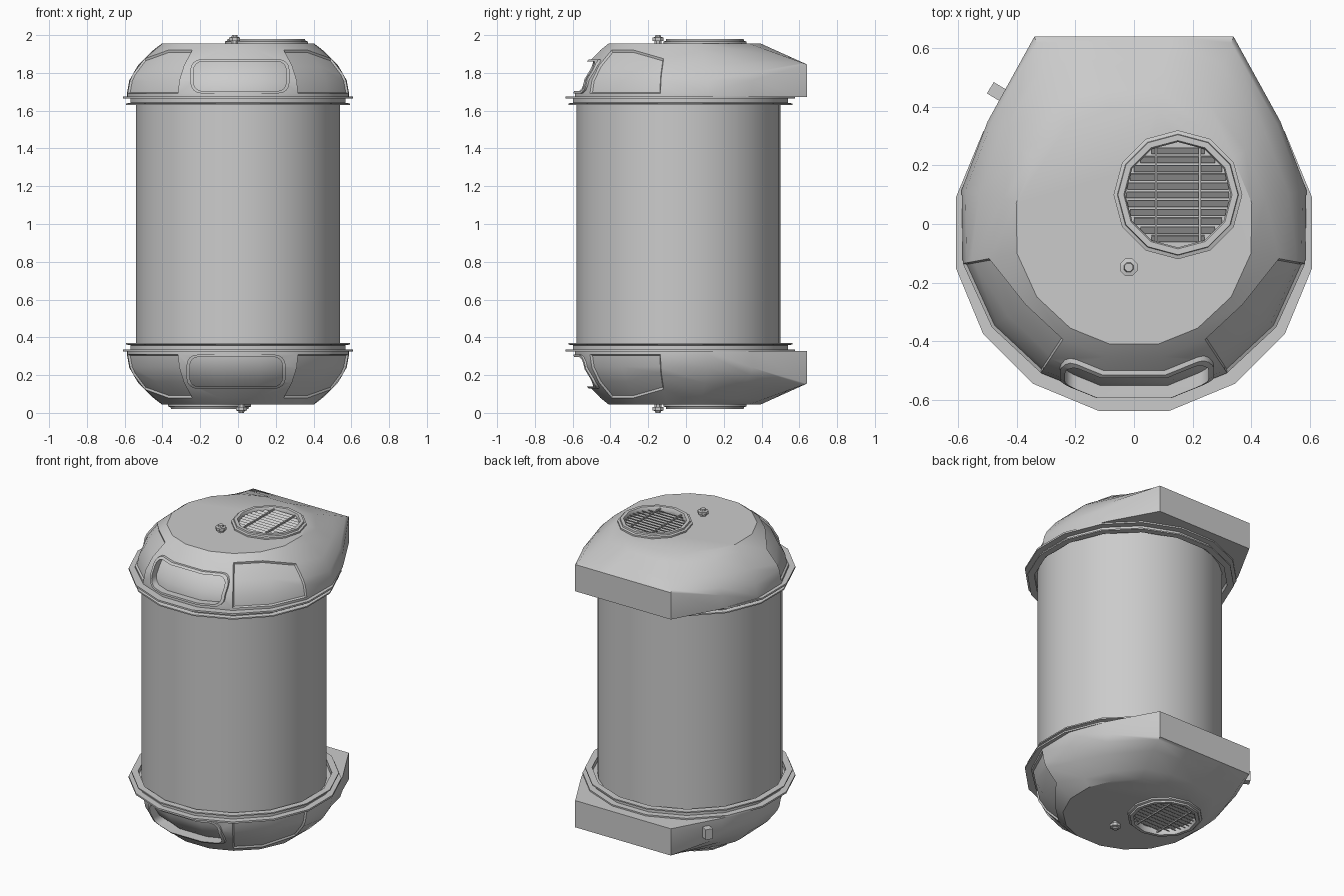
import bpy, bmesh
from math import sin, cos, pi, radians, sqrt
from mathutils import Matrix, Vector

if "Cube" in bpy.data.objects:
    bpy.data.objects.remove(bpy.data.objects["Cube"])

grey = bpy.data.materials.new("plain_grey")
grey.use_nodes = True
grey.diffuse_color = (0.6, 0.6, 0.6, 1)
grey.node_tree.nodes["Principled BSDF"].inputs["Base Color"].default_value = (0.6, 0.6, 0.6, 1)


def make(name, bm):
    bmesh.ops.recalc_face_normals(bm, faces=bm.faces)
    mesh = bpy.data.meshes.new(name)
    bm.to_mesh(mesh)
    bm.free()
    mesh.materials.append(grey)
    obj = bpy.data.objects.new(name, mesh)
    bpy.context.collection.objects.link(obj)
    return obj


def loft(rings, loop=False):
    """Skin a stack of point rings; cap the ends, or join last to first."""
    bm = bmesh.new()
    vs = [[bm.verts.new(p) for p in ring] for ring in rings]
    n = len(vs[0])
    rows = []
    for k in range(len(vs) if loop else len(vs) - 1):
        a, b = vs[k], vs[(k + 1) % len(vs)]
        rows.append([bm.faces.new((a[j], a[(j + 1) % n], b[(j + 1) % n], b[j])) for j in range(n)])
    if not loop:
        bm.faces.new(vs[0])
        bm.faces.new(vs[-1])
    return bm, rows


def lathe(name, profile, sides, cx, cy, phase=0.0, loop=False):
    rings = [[(cx + r * cos(phase + 2 * pi * k / sides), cy + r * sin(phase + 2 * pi * k / sides), z)
              for k in range(sides)] for r, z in profile]
    return make(name, loft(rings, loop)[0])


def boolean(obj, cutter, operation):
    mod = obj.modifiers.new("cut", 'BOOLEAN')
    mod.object, mod.operation, mod.solver = cutter, operation, 'EXACT'
    bpy.context.view_layer.objects.active = obj
    bpy.ops.object.modifier_apply(modifier=mod.name)


def smooth(obj, angle=35):
    bpy.ops.object.select_all(action='DESELECT')
    obj.select_set(True)
    bpy.context.view_layer.objects.active = obj
    bpy.ops.object.shade_smooth_by_angle(angle=radians(angle))


# Cap shell: rounded front and sides, squared hood at the back
BASE, TOP = 1.673, 1.956
HALF = [78.75, 56.25, 33.75, 11.25, -13, -36, -58, -78]
HOOD = {0: (0.12, 0.64, 1), 1: (0.34, 0.64, 1), 2: (0.5, 0.35, 0.45)}


def cap_shell(name, grow=0.0, panels=False):
    rings = []
    for row, z_row in enumerate([BASE, 1.69, 1.76, 1.84, 1.92, TOP]):
        right = []
        for j, deg in enumerate(HALF):
            z = z_row
            if j == 4 and row in (3, 4):      # panel slopes down towards the side
                z -= 0.045
            s = 1 - max(0, (z - 1.69) / (TOP - 1.69)) ** 2
            d = Vector((cos(radians(deg)), sin(radians(deg))))
            bx, by, w = HOOD.get(j, (0.6 * d.x, 0.6 * d.y, 0))
            top = d * 0.41 + Vector((0, -0.008))
            p = top.lerp(Vector((bx, by)), s) + d * grow
            if row:
                z += w * (TOP - 0.111 * s - z)
            if grow:
                z = 1.68 + (z - BASE) * (TOP - 1.68 + grow) / (TOP - BASE)
            right.append((p.x, p.y, z))
        rings.append(right + [(-x, y, z) for x, y, z in reversed(right)])
    bm, rows = loft(rings)
    if panels:
        bmesh.ops.recalc_face_normals(bm, faces=bm.faces)
        for cols in ((4, 5), (9, 10)):
            faces = [rows[r][c] for r in (1, 2, 3) for c in cols]
            bmesh.ops.inset_region(bm, faces=faces, thickness=0.008, depth=-0.01, use_even_offset=True)
    return make(name, bm)


def rounded_block(name, w, h, r, y0, y1, cx=0.01, cz=1.782):
    ring = []
    for q, (sx, sz) in enumerate([(1, 1), (-1, 1), (-1, -1), (1, -1)]):
        for k in range(5):
            a = (q + k / 4) * pi / 2
            ring.append((cx + sx * (w - r) + r * cos(a), cz + sz * (h - r) + r * sin(a)))
    return make(name, loft([[(x, y, z) for x, z in ring] for y in (y0, y1)])[0])


shell = cap_shell("upper_cap", panels=True)
inner = cap_shell("upper_pocket_floor", grow=-0.035)
lip = cap_shell("upper_pocket_rim", grow=0.008)

# Front hand pocket with a raised rim
hole = rounded_block("pocket_cutter", 0.245, 0.078, 0.045, -0.8, -0.4)
frame = rounded_block("rim_cutter", 0.262, 0.09, 0.055, -0.75, -0.44)
boolean(frame, hole, 'DIFFERENCE')
boolean(lip, frame, 'INTERSECT')
boolean(shell, hole, 'DIFFERENCE')

# Round vent well in the top
VX, VY = 0.15, 0.1
well = lathe("vent_cutter", [(0.18, 1.943), (0.18, 2.1)], 12, VX, VY, pi / 2)
boolean(shell, well, 'DIFFERENCE')
for helper in (hole, frame, well):
    bpy.data.objects.remove(helper)

vent = lathe("upper_vent_ring", [(0.18, 1.942), (0.22, 1.942), (0.22, 1.966), (0.207, 1.97),
                                 (0.205, 1.98), (0.185, 1.98), (0.18, 1.972)], 12, VX, VY, pi / 2, True)


def add_box(bm, centre, size, rot=Matrix.Identity(4)):
    bmesh.ops.create_cube(bm, size=1, matrix=Matrix.Translation(centre) @ rot @ Matrix.Diagonal((*size, 1)))


# Tilted louvre slats and two cross bars
bm = bmesh.new()
for k in range(11):
    dy = (k - 5) * 0.03
    add_box(bm, (VX, VY + dy, 1.957), (2 * sqrt(0.175 ** 2 - dy ** 2), 0.026, 0.004), Matrix.Rotation(radians(35), 4, 'X'))
for dx in (-0.075, 0.075):
    add_box(bm, (VX + dx, VY, 1.967), (0.008, 0.32, 0.008))
slats = make("upper_vent_slats", bm)

stud = lathe("upper_stud", [(0.02, 1.95), (0.02, 1.97), (0.032, 1.97), (0.032, 1.987), (0.018, 1.99),
                            (0.015, 2.0)], 8, -0.018, -0.148, pi / 8)

# Double flange round the cap's open end
flange = lathe("upper_flange", [(0.5, 1.66), (0.565, 1.66), (0.565, 1.63), (0.605, 1.63), (0.605, 1.638),
                                (0.58, 1.642), (0.58, 1.664), (0.62, 1.664), (0.62, 1.675), (0.5, 1.675)],
               16, 0, -0.03, pi / 16, True)

# The lower cap is the upper one turned over
flip = Matrix.Translation((0, 0, 2)) @ Matrix.Rotation(pi, 4, 'Y')
for obj in (shell, inner, lip, vent, slats, stud, flange):
    if obj is not slats:
        smooth(obj)
    twin = obj.copy()
    twin.name = obj.name.replace("upper", "lower")
    bpy.context.collection.objects.link(twin)
    twin.matrix_world = flip

# Main barrel
smooth(lathe("barrel", [(0.54, 0.33), (0.54, 1.67)], 32, 0, -0.04))

# Small latch on the lower cap
bm = bmesh.new()
add_box(bm, (-0.452, 0.442, 0.265), (0.09, 0.045, 0.065), Matrix.Rotation(radians(-31), 4, 'Z'))
make("latch", bm)
